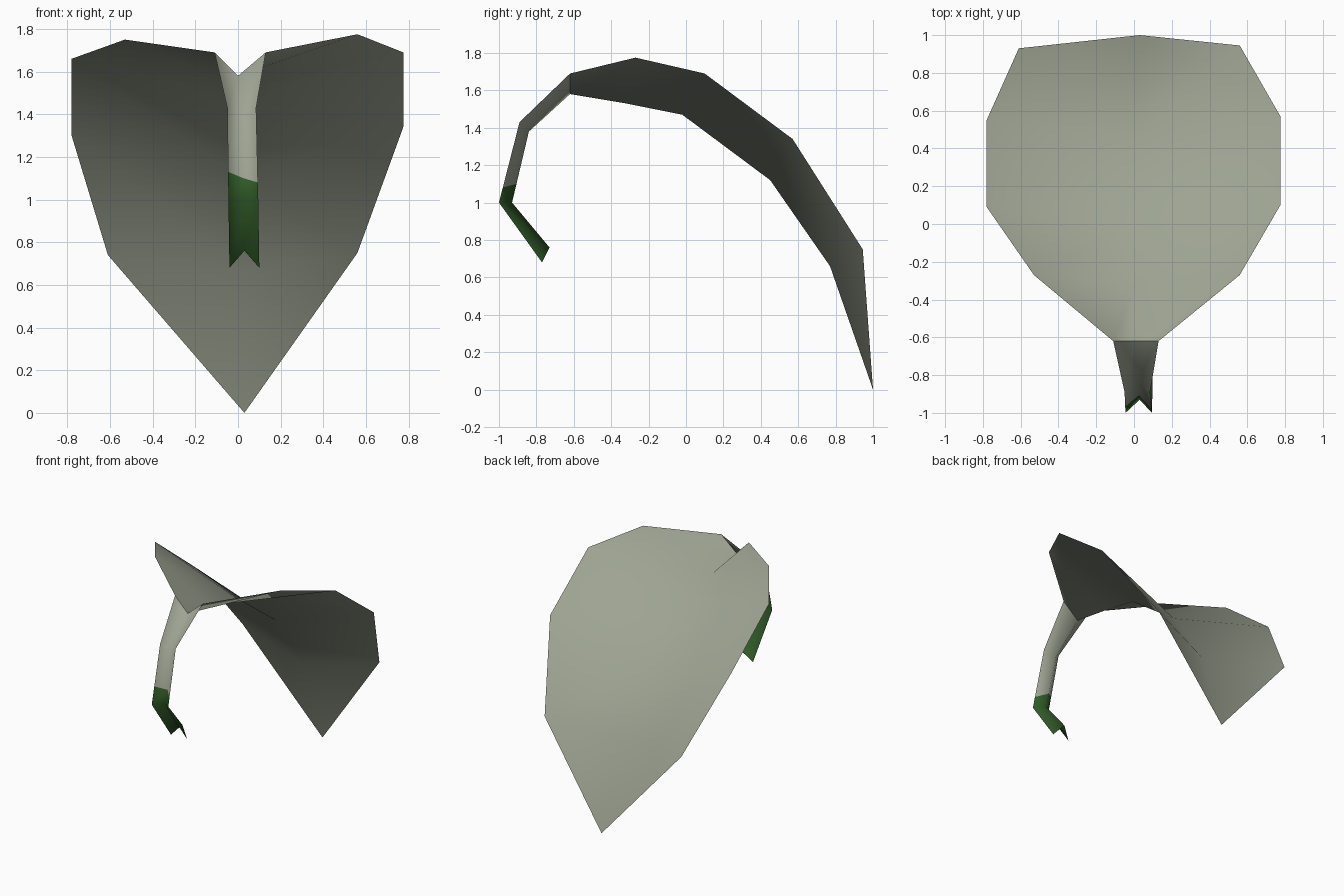
import bpy
import bmesh
from mathutils import Vector

if "Cube" in bpy.data.objects:
    bpy.data.objects.remove(bpy.data.objects["Cube"], do_unlink=True)


def make_material(name, rgb):
    mat = bpy.data.materials.new(name)
    mat.use_nodes = True
    mat.diffuse_color = (*rgb, 1)
    bsdf = mat.node_tree.nodes["Principled BSDF"]
    bsdf.inputs["Base Color"].default_value = (*rgb, 1)
    bsdf.inputs["Roughness"].default_value = 0.8
    return mat


def folded_strip(name, rows, materials, tip=None, first_rows=0):
    """Loft left / fold / right rows into a smooth V-shaped sheet.
    The first `first_rows` bands take the second material."""
    bm = bmesh.new()
    lines = [[bm.verts.new(p) for p in row] for row in rows]
    for i, (a, b) in enumerate(zip(lines, lines[1:])):
        for k in range(2):
            face = bm.faces.new((a[k], a[k + 1], b[k + 1], b[k]))
            face.material_index = 1 if i < first_rows else 0
    if tip:
        point = bm.verts.new(tip)
        for k in range(2):
            bm.faces.new((lines[-1][k], lines[-1][k + 1], point))
    for face in bm.faces:
        face.smooth = True
    mesh = bpy.data.meshes.new(name)
    bm.to_mesh(mesh)
    bm.free()
    for mat in materials:
        mesh.materials.append(mat)
    obj = bpy.data.objects.new(name, mesh)
    bpy.context.collection.objects.link(obj)
    return obj


pale = make_material("pale grey green", (0.34, 0.37, 0.29))
green = make_material("dark green", (0.03, 0.105, 0.02))

# Row where the stem joins the blade: left edge, fold, right edge
neck = [(-0.11, -0.62, 1.69), (0.0, -0.62, 1.58), (0.13, -0.62, 1.69)]

# Blade: wide arched sheet folded along its middle, ending in a point
blade_rows = [
    neck,
    [(-0.53, -0.27, 1.75), (0.0, -0.32, 1.53), (0.56, -0.27, 1.775)],
    [(-0.78, 0.09, 1.66), (0.0, -0.02, 1.47), (0.775, 0.10, 1.69)],
    [(-0.78, 0.55, 1.30), (0.01, 0.45, 1.12), (0.775, 0.57, 1.34)],
    [(-0.61, 0.93, 0.74), (0.02, 0.77, 0.66), (0.56, 0.945, 0.75)],
]
folded_strip("petal_blade", blade_rows, [pale], tip=(0.03, 1.0, 0.0))

# Stem: narrow channel that curls under, green at its base
base = [(-0.04, -0.77, 0.68), (0.03, -0.73, 0.76), (0.10, -0.77, 0.68)]
bend = [(-0.045, -1.0, 1.0), (0.03, -0.93, 1.0), (0.095, -1.0, 1.0)]
upper = [(-0.05, -0.89, 1.43), (0.015, -0.84, 1.38), (0.085, -0.89, 1.43)]

# Slightly slanted line where the green ends
edge = []
for low, high, z in zip(bend, upper, (1.13, 1.10, 1.08)):
    edge.append(Vector(low).lerp(Vector(high), (z - low[2]) / (high[2] - low[2])))

folded_strip("petal_stem", [base, bend, edge, upper, neck], [pale, green], first_rows=2)
